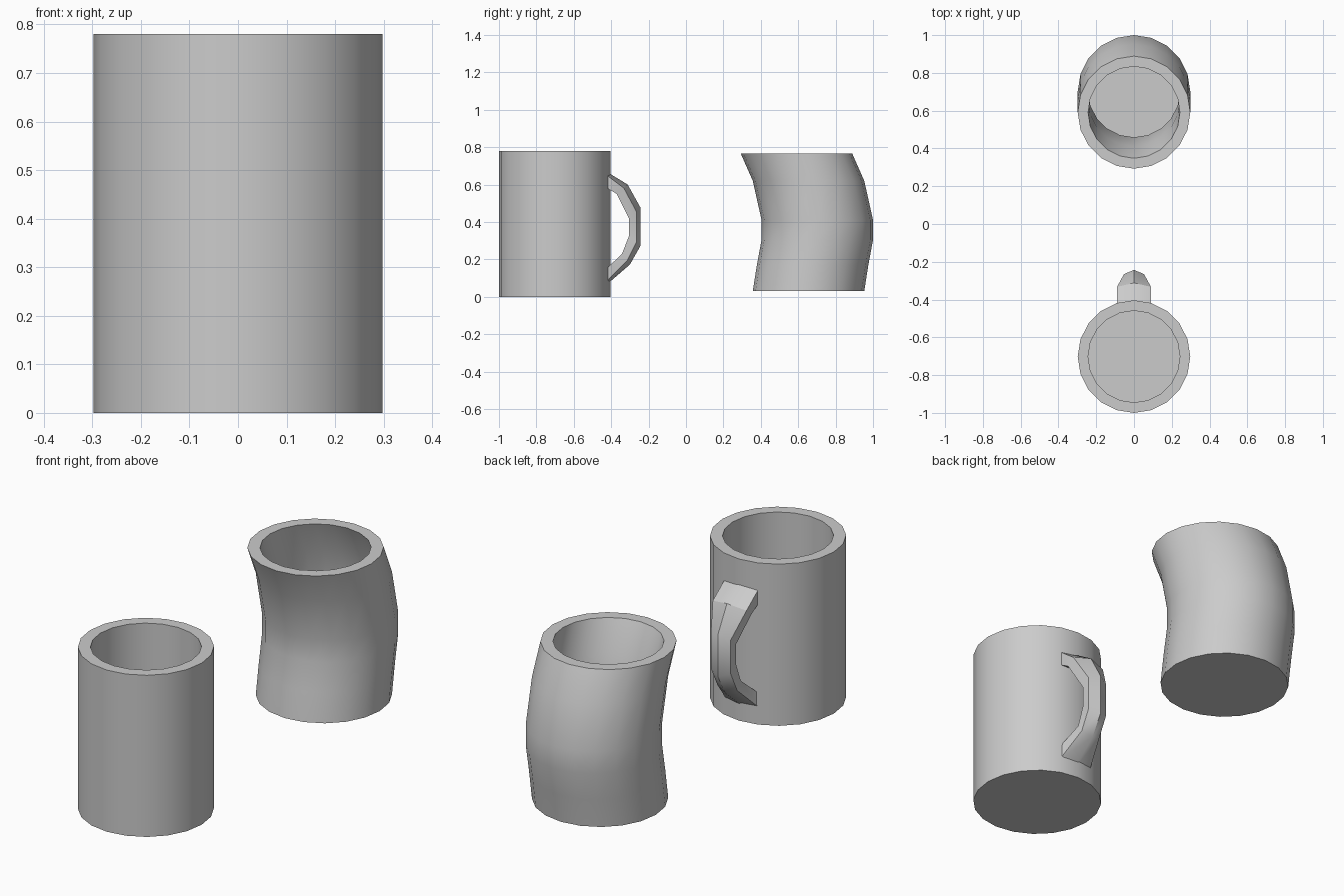
import bpy, bmesh
from math import cos, sin, pi

if "Cube" in bpy.data.objects:
    bpy.data.objects.remove(bpy.data.objects["Cube"])

SIDES, R_OUT, R_IN, FLOOR = 20, 0.298, 0.243, 0.055


def finish(name, bm, angle=30):
    bmesh.ops.recalc_face_normals(bm, faces=bm.faces)
    mesh = bpy.data.meshes.new(name)
    bm.to_mesh(mesh)
    bm.free()
    obj = bpy.data.objects.new(name, mesh)
    bpy.context.collection.objects.link(obj)
    bpy.ops.object.select_all(action='DESELECT')
    obj.select_set(True)
    bpy.context.view_layer.objects.active = obj
    bpy.ops.object.shade_smooth_by_angle(angle=angle * pi / 180)
    return obj


def loft(name, rings):
    """Skin a list of equal-length point rings and cap both ends."""
    bm = bmesh.new()
    loops = [[bm.verts.new(p) for p in ring] for ring in rings]
    n = len(loops[0])
    for a, b in zip(loops, loops[1:]):
        for i in range(n):
            j = (i + 1) % n
            bm.faces.new((a[i], a[j], b[j], b[i]))
    bm.faces.new(loops[0])
    bm.faces.new(loops[-1])
    return finish(name, bm)


def circle(r, y, z):
    return [(r * cos(2 * pi * i / SIDES), y + r * sin(2 * pi * i / SIDES), z)
            for i in range(SIDES)]


def cup(name, spine):
    """Hollow cup whose centre line is a list of (y, z), bottom to top."""
    (y0, z0), (y1, z1) = spine[:2]
    floor = (y0 + (y1 - y0) * FLOOR / (z1 - z0), z0 + FLOOR)
    outer = [circle(R_OUT, y, z) for y, z in spine]
    inner = [circle(R_IN, y, z) for y, z in reversed([floor] + spine[1:])]
    return loft(name, outer + inner)


# Straight mug body
cup("mug_body", [(-0.702, 0), (-0.702, 0.78)])

# Mug handle: outer ridge (y, z), inner (y, z), half width, ridge depth
stations = [
    ((-0.43, 0.672), (-0.43, 0.585), 0.09, 0.2),
    ((-0.312, 0.60), (-0.370, 0.55), 0.09, 0.36),
    ((-0.243, 0.476), (-0.305, 0.42), 0.053, 0.36),
    ((-0.243, 0.273), (-0.305, 0.325), 0.053, 0.36),
    ((-0.300, 0.172), (-0.342, 0.23), 0.053, 0.36),
    ((-0.43, 0.06), (-0.43, 0.145), 0.09, 0.2),
]
rings = []
for (oy, oz), (iy, iz), w, t in stations:
    ey, ez = oy + (iy - oy) * t, oz + (iz - oz) * t
    rings.append([(0, oy, oz), (w, ey, ez), (w, iy, iz), (-w, iy, iz), (-w, ey, ez)])
loft("mug_handle", rings)

# Bent cup, its centre line swaying in y
cup("bent_cup", [(0.655, 0.03), (0.677, 0.17), (0.702, 0.305),
                 (0.702, 0.41), (0.655, 0.62), (0.591, 0.765)])
